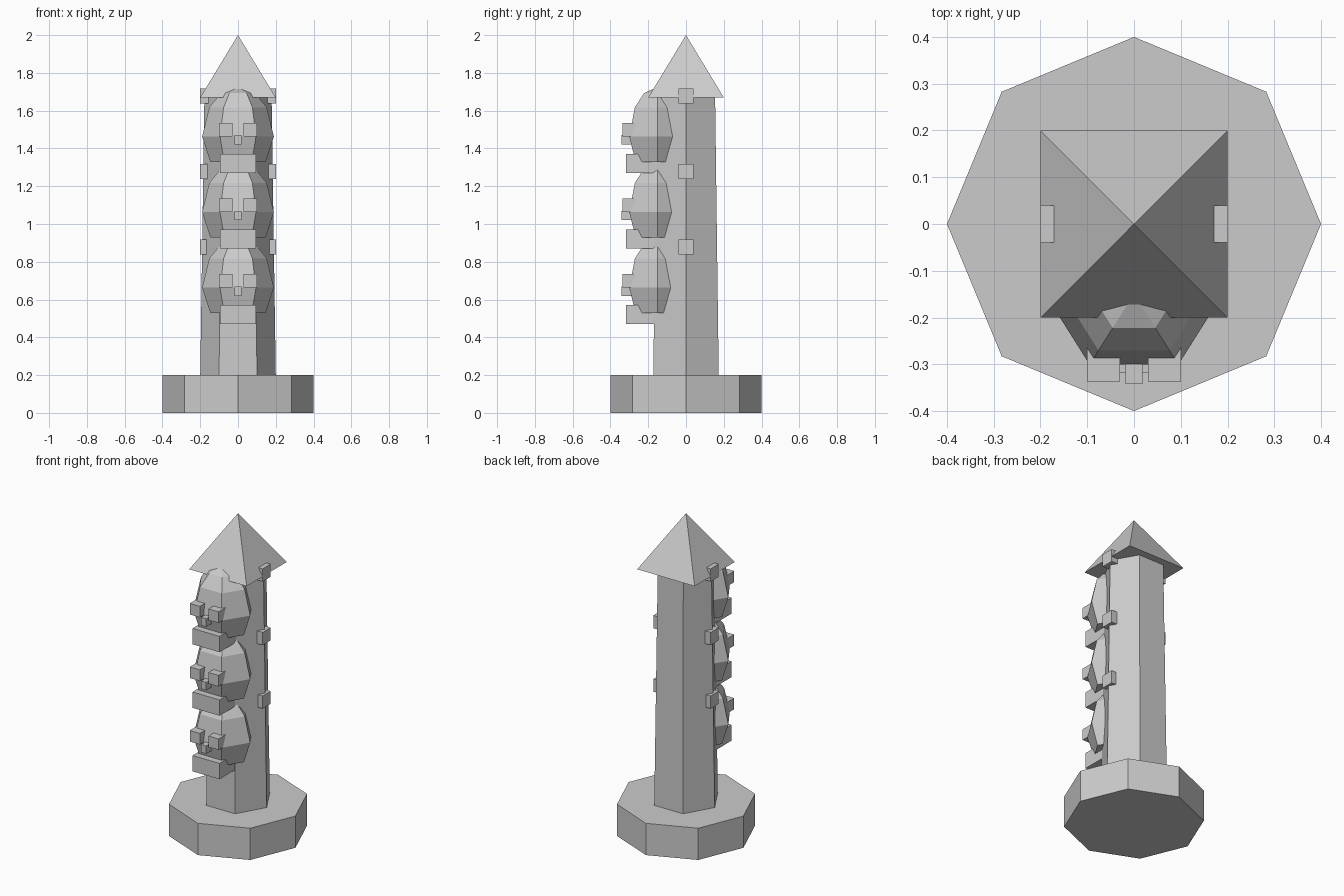
import bpy
import bmesh
from math import cos, sin, pi
from mathutils import Matrix, Vector

cube = bpy.data.objects.get("Cube")
if cube:
    bpy.data.objects.remove(cube, do_unlink=True)

stone = bpy.data.materials.new("grey_stone")
stone.use_nodes = True
GREY = (0.6, 0.6, 0.6, 1)
stone.diffuse_color = GREY
stone.node_tree.nodes["Principled BSDF"].inputs["Base Color"].default_value = GREY


def finish(name, bm):
    bmesh.ops.recalc_face_normals(bm, faces=bm.faces)
    mesh = bpy.data.meshes.new(name)
    bm.to_mesh(mesh)
    bm.free()
    mesh.materials.append(stone)
    obj = bpy.data.objects.new(name, mesh)
    bpy.context.collection.objects.link(obj)
    return obj


def box(name, low, high):
    low, high = Vector(low), Vector(high)
    bm = bmesh.new()
    bmesh.ops.create_cube(bm, size=1)
    bmesh.ops.scale(bm, vec=high - low, verts=bm.verts)
    bmesh.ops.translate(bm, vec=(low + high) / 2, verts=bm.verts)
    return finish(name, bm)


def prism(name, sides, r_low, r_high, z_low, z_high, turn=0):
    bm = bmesh.new()
    bmesh.ops.create_cone(bm, cap_ends=True, segments=sides, radius1=r_low,
                          radius2=r_high, depth=z_high - z_low,
                          matrix=Matrix.Translation((0, 0, (z_low + z_high) / 2))
                          @ Matrix.Rotation(turn, 4, "Z"))
    return finish(name, bm)


def faceted_head(name, z):
    # six-sided stack of rings with a flat underside and a pointed crown
    profile = [(-0.134, 0.77), (0, 1), (0.155, 0.8), (0.23, 0.48)]
    bm = bmesh.new()
    rings = [[bm.verts.new((0.19 * r * cos(i * pi / 3),
                            -0.15 + 0.174 * r * sin(i * pi / 3), z + h))
              for i in range(6)] for h, r in profile]
    crown = bm.verts.new((0, -0.15, z + 0.263))
    bm.faces.new(rings[0])
    for i in range(6):
        j = (i + 1) % 6
        for a, b in zip(rings, rings[1:]):
            bm.faces.new((a[i], a[j], b[j], b[i]))
        bm.faces.new((rings[-1][i], rings[-1][j], crown))
    return finish(name, bm)


# Pedestal, tapering shaft and pyramid roof
prism("pedestal", 8, 0.4, 0.4, 0, 0.2)
shaft = prism("shaft", 6, 0.2, 0.178, 0.2, 1.67, turn=pi / 6)
# make sure the shaft has corners on the left and right
if max(v.co.x for v in shaft.data.vertices) < 0.19:
    shaft.data.transform(Matrix.Rotation(pi / 6, 4, "Z"))
roof = prism("roof", 4, 0.2 * 2 ** 0.5, 0, 1.67, 2, turn=pi / 4)
if max(v.co.x for v in roof.data.vertices) > 0.25:
    roof.data.transform(Matrix.Rotation(pi / 4, 4, "Z"))

# Three stacked faces, with side blocks on the shaft
for level, tier in enumerate(("lower", "middle", "upper")):
    z = 0.663 + 0.4 * level
    faceted_head(tier + "_head", z)
    box(tier + "_mouth", (-0.094, -0.318, z - 0.192), (0.094, -0.12, z - 0.092))
    box(tier + "_nose", (-0.018, -0.342, z - 0.043), (0.018, -0.24, z + 0.007))
    for side, s in (("left", 1), ("right", -1)):
        box(f"{tier}_{side}_eye", (s * 0.065 - 0.035, -0.337, z + 0.001),
            (s * 0.065 + 0.035, -0.23, z + 0.071))
        box(f"{tier}_{side}_block", (s * 0.16 - 0.04, -0.04, z + 0.175),
            (s * 0.16 + 0.04, 0.04, z + 0.255))
